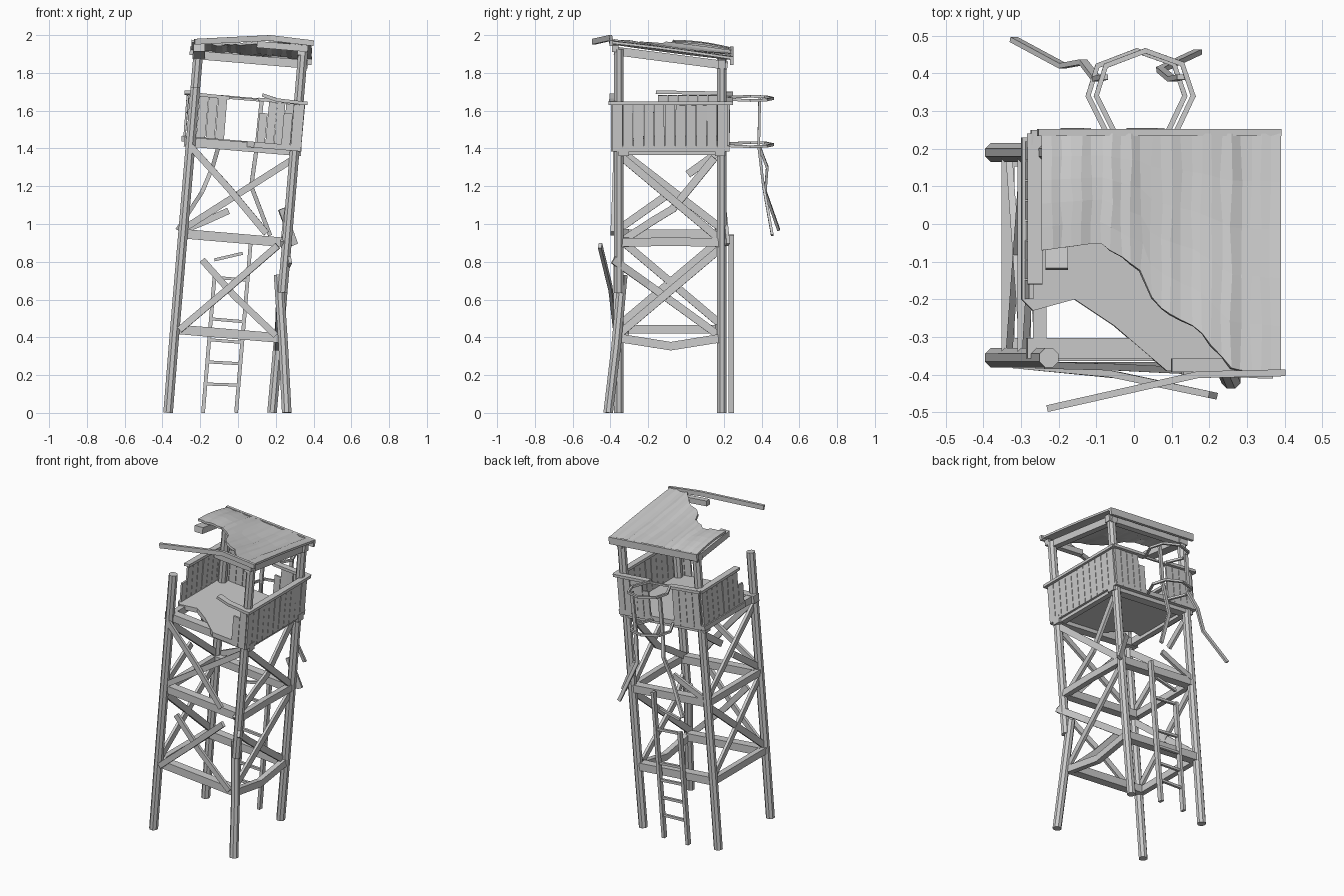
import bpy, bmesh, math, random
from mathutils import Vector

if "Cube" in bpy.data.objects:
    bpy.data.objects.remove(bpy.data.objects["Cube"])

random.seed(4)


def L(x, y, z):
    """Upright tower coordinates -> leaning tower coordinates."""
    return Vector((x - 0.095 + 0.085 * z, y, z - 0.085 * x * min(1, z / 0.4)))


def finish(bm, name):
    bmesh.ops.recalc_face_normals(bm, faces=bm.faces)
    me = bpy.data.meshes.new(name)
    bm.to_mesh(me)
    bm.free()
    ob = bpy.data.objects.new(name, me)
    bpy.context.collection.objects.link(ob)
    return ob


def bar(name, pts, w, h, up=(0, 0, 1), sides=4):
    """Sweep a w x h section (rectangle or polygon) along a path; h runs along up."""
    pts = [Vector(p) for p in pts]
    bm = bmesh.new()
    rings = []
    for i, p in enumerate(pts):
        t = (pts[min(i + 1, len(pts) - 1)] - pts[max(i - 1, 0)]).normalized()
        u = t.cross(Vector(up)).normalized()
        v = u.cross(t)
        k = math.sqrt(2) if sides == 4 else 1
        ring = []
        for s in range(sides):
            a = 2 * math.pi * (s + 0.5) / sides
            q = p + u * (math.cos(a) * w / 2 * k) + v * (math.sin(a) * h / 2 * k)
            q.z = max(q.z, 0)
            ring.append(bm.verts.new(q))
        rings.append(ring)
    for a, b in zip(rings, rings[1:]):
        for s in range(sides):
            n = (s + 1) % sides
            bm.faces.new((a[s], a[n], b[n], b[s]))
    bm.faces.new(rings[0])
    bm.faces.new(rings[-1])
    return finish(bm, name)


def leg(name, pts):
    bar(name, pts, 0.055, 0.055, up=(0, 1, 0), sides=8)


FX, FY, BY = 0.275, -0.355, 0.19

# Legs: two full ones, one snapped short, one broken in two
leg("back_left_leg", [L(-FX, BY, z) for z in (0, 0.4, 1.0, 1.89)])
leg("back_right_leg", [L(FX, BY, z) for z in (0, 0.4, 1.0, 1.89)])
leg("front_left_leg", [L(-FX, FY, z) for z in (0, 0.4, 1.0, 1.70)])
leg("front_right_leg_upper", [L(FX, FY, z) for z in (0.66, 1.0, 1.95)])
leg("front_right_leg_lower", [(0.258, -0.412, 0), (0.24, -0.37, 0.35), (0.215, -0.335, 0.73)])

# Horizontal beams at two levels plus the platform frame
for lvl, z in (("lower", 0.42), ("middle", 0.925), ("platform", 1.41)):
    e = 0.31 if lvl == "platform" else 0.27
    for side, y in (("front", FY + 0.025), ("back", BY - 0.01)):
        bar(f"{lvl}_{side}_beam", [L(-e, y, z), L(e, y, z)], 0.055, 0.05)
    bar(f"{lvl}_left_beam", [L(-FX, FY, z), L(-FX, BY, z)], 0.035, 0.045)
    sag = {"lower": 0.045, "middle": -0.005, "platform": 0}[lvl]
    bar(f"{lvl}_right_beam", [L(FX, FY, z), L(FX, -0.08, z - sag), L(FX, BY, z)], 0.035, 0.045)

# Cross braces, some bent or snapped
lo, mi, md, hi = 0.44, 0.90, 0.95, 1.37
F, B = FY - 0.02, BY + 0.01
braces = {
    "front_low_loose": [(-0.31, F, 0.44), (-0.05, -0.40, 0.66), (0.21, -0.455, 0.885)],
    "front_low_snapped": [(-0.19, F, 0.81), (-0.02, F, 0.62), (0.2, F, 0.41)],
    "front_high_a": [(-0.25, F, 1.41), (-0.05, F - 0.005, 1.19), (0.15, F - 0.015, 0.95)],
    "front_high_b": [L(-FX, F + 0.02, md), L(FX, F + 0.02, hi)],
    "back_high_stub": [(-0.28, B, 0.97), (-0.16, B, 1.02), (-0.05, B, 1.07)],
    "back_hanging": [(0.23, B, 1.08), (0.30, B + 0.02, 0.89)],
}
for n, p in braces.items():
    bar("brace_" + n, p, 0.018, 0.035)
side_braces = {
    "right_low_a": [L(FX, FY, lo), L(FX, BY, mi)],
    "right_low_b": [(0.275, -0.385, 0.81), (0.215, -0.2, 0.68), (0.205, 0.16, 0.42)],
    "right_high_a": [L(FX, FY, hi + 0.02), L(FX, BY - 0.02, md)],
    "right_high_b": [(0.285, 0.15, 1.35), (0.26, -0.07, 1.08), (0.25, -0.17, 1.02), (0.235, -0.37, 0.89)],
    "left_low_a": [L(-FX, FY, lo), L(-FX, BY, mi)],
    "left_low_b": [L(-FX, FY, mi), L(-FX, BY, lo)],
    "left_high_a": [L(-FX, FY, hi), L(-FX, BY, md)],
    "left_high_stub": [L(-FX, BY, hi), L(-FX, 0.01, 1.24)],
    "left_high_lower_stub": [L(-FX, FY, md), L(-FX, -0.1, 1.13)],
}
for n, p in side_braces.items():
    bar("brace_" + n, p, 0.018, 0.04)

# Platform floor with the front left corner broken away
floor = [(-0.325, 0.23), (-0.325, -0.2), (-0.295, -0.23), (-0.185, -0.2), (-0.08, -0.27),
         (0.06, -0.39), (0.305, -0.39), (0.305, 0.23)]
bm = bmesh.new()
low = [bm.verts.new(L(x, y, 1.41)) for x, y in floor]
top = [bm.verts.new(L(x, y, 1.44)) for x, y in floor]
bm.faces.new(low)
bm.faces.new(top)
for i in range(len(floor)):
    j = (i + 1) % len(floor)
    bm.faces.new((low[i], low[j], top[j], top[i]))
finish(bm, "platform_floor")


# Parapet boards and rails
def boards(name, a, b, count, drop=0):
    a, b = Vector(a), Vector(b)
    step = (b - a) / count
    d = step.normalized()
    for i in range(count):
        c = a + step * (i + 0.5)
        z1 = 1.655 - (drop if i == 0 else 0)
        j = random.uniform(-0.002, 0.002)
        bar(f"{name}_board_{i + 1}", [L(c.x, c.y, 1.41), L(c.x + j, c.y + j, z1)],
            0.012, step.length - 0.003, up=d)


boards("right_wall", (0.302, -0.39, 0), (0.302, 0.22, 0), 11)
boards("left_wall", (-0.31, -0.20, 0), (-0.31, 0.22, 0), 8, drop=0.09)
boards("back_left_wall", (-0.10, 0.225, 0), (-0.30, 0.225, 0), 4)
boards("back_right_wall", (0.07, 0.225, 0), (0.30, 0.225, 0), 5, drop=0.06)
boards("front_wall", (0.20, -0.39, 0), (0.30, -0.39, 0), 2, drop=0.05)
rails = {
    "right": [L(0.302, -0.41, 1.665), L(0.302, 0.24, 1.665)],
    "left": [L(-0.31, -0.16, 1.672), L(-0.31, 0.24, 1.665)],
    "back_left": [L(-0.32, 0.23, 1.665), L(-0.09, 0.23, 1.66)],
    "back_right": [L(0.06, 0.23, 1.665), L(0.315, 0.23, 1.665)],
    "front": [L(0.08, -0.385, 1.69), L(0.16, -0.385, 1.67), L(0.315, -0.39, 1.665)],
}
for n, p in rails.items():
    bar(n + "_rail", p, 0.04, 0.018)
bar("back_gap_bar", [L(-0.1, 0.23, 1.66), L(0.07, 0.23, 1.66)], 0.012, 0.012)

# Roof: warped planks with a broken front edge
edge = [(-0.245, -0.07), (-0.09, -0.05), (0.03, -0.13), (0.05, -0.21), (0.17, -0.28),
        (0.26, -0.385), (0.39, -0.40)]


def front_y(x):
    for (x0, y0), (x1, y1) in zip(edge, edge[1:]):
        if x <= x1 + 1e-6:
            return y0 + (y1 - y0) * (x - x0) / (x1 - x0)
    return edge[-1][1]


def roof_z(x, y):
    return 1.992 - 0.13 * (y + 0.4) - 0.085 * (x - 0.07)


bm = bmesh.new()
cols = []
NC, NR = 24, 5
for i in range(NC + 1):
    x = -0.245 + 0.635 * i / NC
    y0 = front_y(x)
    wave = random.uniform(-0.006, 0.006)
    cols.append([])
    for r in range(NR + 1):
        y = y0 + (0.24 - y0) * r / NR
        z = roof_z(x, y) + wave - 0.012 * math.sin(math.pi * r / NR) * math.sin(x * 9)
        cols[-1].append(bm.verts.new((x + random.uniform(-0.004, 0.004) * (0 < i < NC), y, z)))
for a, b in zip(cols, cols[1:]):
    for r in range(NR):
        bm.faces.new((a[r], b[r], b[r + 1], a[r + 1]))
roof = finish(bm, "roof_planks")
roof.modifiers.new("thickness", "SOLIDIFY").thickness = 0.014


# Roof beams and fascia boards
def under(x, y, d):
    return (x, y, roof_z(x, y) - d)


bar("roof_back_fascia", [under(-0.255, 0.243, 0.018), under(0.39, 0.243, 0.018)], 0.018, 0.045)
bar("roof_back_beam", [under(-0.24, BY, 0.045), under(0.37, BY, 0.045)], 0.04, 0.045)
bar("roof_right_beam", [under(0.335, -0.38, 0.05), under(0.335, 0.22, 0.05)], 0.04, 0.045)
bar("roof_left_beam", [under(-0.205, -0.12, 0.045), under(-0.205, 0.22, 0.045)], 0.06, 0.04)
bar("roof_front_beam", [under(0.10, -0.375, 0.035), under(0.37, -0.375, 0.035)], 0.035, 0.035)
bar("roof_front_fascia_bent", [(-0.23, -0.49, 1.965), (0.17, -0.40, 1.985), (0.40, -0.395, 1.957)], 0.018, 0.03)

# Broken ladder
for n, x, h in (("left", -0.09, 0.72), ("right", 0.085, 0.95)):
    bar(f"ladder_{n}_rail", [L(x, 0.24, z) for z in (0, 0.4, h)], 0.02, 0.03, up=(0, 1, 0))
for i, z in enumerate((0.15, 0.265, 0.38, 0.49, 0.71)):
    bar(f"ladder_rung_{i + 1}", [L(-0.09, 0.24, z), L(0.085, 0.24, z)], 0.016, 0.016)
bar("ladder_rung_broken", [(-0.125, 0.24, 0.81), (0.025, 0.24, 0.845)], 0.016, 0.016)

# Ladder cage: two hoops and two bent straps
hoop = [(-0.045, 0.23), (-0.1, 0.34), (-0.075, 0.42), (0.03, 0.46), (0.128, 0.425), (0.157, 0.34), (0.105, 0.23)]
for n, z, dx in (("upper", 1.665, 0), ("lower", 1.42, -0.022)):
    bar(f"cage_{n}_hoop", [(x + dx, y, z - 0.085 * (x - 0.03)) for x, y in hoop], 0.014, 0.014)
bar("cage_left_strap", [(-0.08, 0.39, 1.67), (-0.10, 0.385, 1.42), (-0.135, 0.43, 1.30), (-0.19, 0.42, 1.17),
                        (-0.32, 0.49, 0.97)], 0.022, 0.014, up=(0, 1, 0))
bar("cage_right_strap", [(0.125, 0.39, 1.65), (0.10, 0.385, 1.41), (0.07, 0.41, 1.20),
                         (0.17, 0.457, 0.94)], 0.022, 0.014, up=(0, 1, 0))
